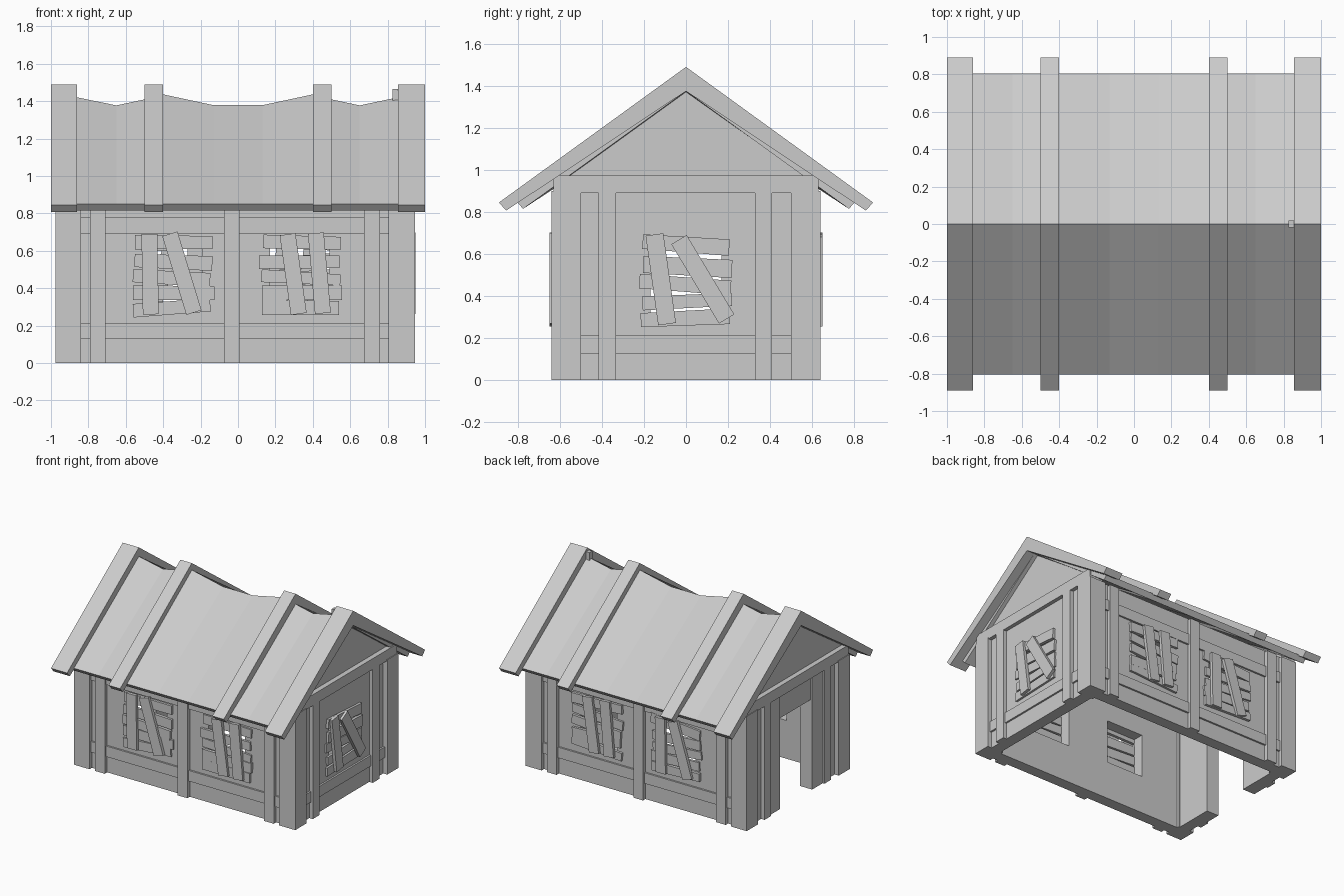
import bpy, bmesh, math, random
from mathutils import Matrix, Vector

if "Cube" in bpy.data.objects:
    bpy.data.objects.remove(bpy.data.objects["Cube"])

random.seed(4)


def finish(name, bm):
    bmesh.ops.recalc_face_normals(bm, faces=bm.faces)
    me = bpy.data.meshes.new(name)
    bm.to_mesh(me)
    bm.free()
    ob = bpy.data.objects.new(name, me)
    bpy.context.collection.objects.link(ob)
    return ob


def box(name, x0, x1, y0, y1, z0, z1):
    bm = bmesh.new()
    m = Matrix.Translation(((x0 + x1) / 2, (y0 + y1) / 2, (z0 + z1) / 2))
    bmesh.ops.create_cube(bm, size=1, matrix=m @ Matrix.Diagonal((x1 - x0, y1 - y0, z1 - z0, 1)))
    return finish(name, bm)


def loft(name, sections):
    """Bridge matching (x, [(y, z)...]) cross-sections and cap the ends."""
    bm = bmesh.new()
    rings = [[bm.verts.new((x, y, z)) for y, z in prof] for x, prof in sections]
    for a, b in zip(rings, rings[1:]):
        for i in range(len(a)):
            j = (i + 1) % len(a)
            bm.faces.new((a[i], a[j], b[j], b[i]))
    bm.faces.new(rings[0])
    bm.faces.new(rings[-1])
    return finish(name, bm)


# Each side: direction along the wall, outward direction, distance of wall plane
SIDES = {
    "front": ((1, 0, 0), (0, -1, 0), 0.61),
    "back": ((-1, 0, 0), (0, 1, 0), 0.61),
    "right": ((0, 1, 0), (1, 0, 0), 0.91),
    "left": ((0, -1, 0), (-1, 0, 0), 0.94),
}


def board(name, side, u, z, w, h, d0, d1, tilt=0.0, taper=0.0):
    """Plank lying on a wall: centre (u, z), size (w, h), depth range, tilt in degrees."""
    along, out, plane = SIDES[side]
    a, o, up = Vector(along), Vector(out), Vector((0, 0, 1))
    m = Matrix((a, -o, up)).transposed().to_4x4()
    m.translation = a * u + o * (plane + (d0 + d1) / 2) + up * z
    bm = bmesh.new()
    bmesh.ops.create_cube(bm, size=1, matrix=Matrix.Diagonal((w, d1 - d0, h, 1)))
    for v in bm.verts:
        if v.co.x > 0:
            v.co.z *= 1 + taper
    bm.transform(m @ Matrix.Rotation(math.radians(tilt), 4, "Y"))
    return finish(side + "_" + name, bm)


# Hollow wall shell with door and window openings
shell = box("wall_shell", -0.94, 0.91, -0.61, 0.61, 0, 0.91)
cutters = [
    box("cut_inside", -0.85, 0.82, -0.52, 0.52, -0.2, 1.2),
    box("cut_door", -1.2, -0.7, -0.2, 0.2, -0.2, 0.7),
    box("cut_window_a", -0.51, -0.19, -1, 1, 0.3, 0.64),
    box("cut_window_b", 0.17, 0.49, -1, 1, 0.3, 0.64),
    box("cut_window_c", 0.6, 1.2, -0.17, 0.17, 0.3, 0.64),
]
for c in cutters:
    c.hide_render = True
    mod = shell.modifiers.new(c.name, "BOOLEAN")
    mod.operation, mod.solver, mod.object = "DIFFERENCE", "EXACT", c
bpy.context.view_layer.update()
dg = bpy.context.evaluated_depsgraph_get()
cut_mesh = bpy.data.meshes.new_from_object(shell.evaluated_get(dg))
shell.modifiers.clear()
shell.data = cut_mesh
for c in cutters:
    bpy.data.objects.remove(c)

# Corner posts
for x0, x1 in ((-0.975, -0.84), (0.805, 0.945)):
    for s in (-1, 1):
        y0, y1 = sorted((s * 0.5, s * 0.64))
        box("corner_post", x0, x1, y0, y1, 0, 0.9)

# Long sides: posts and rails
for side, s in (("front", 1), ("back", -1)):
    for x in (-0.75, -0.033, 0.717):
        board("post", side, s * x, 0.45, 0.084, 0.9, -0.02, 0.03)
    for z in (0.17, 0.735):
        board("rail", side, s * -0.017, z, 1.66, 0.084, -0.01, 0.014)

# Right end: posts, rail and gable tie beam; left end: planks beside the door
for u in (-0.375, 0.368):
    board("post", "right", u, 0.445, 0.082, 0.89, -0.02, 0.03)
board("rail", "right", 0, 0.17, 1.02, 0.084, -0.01, 0.014)
for s in (-1, 1):
    board("plank_outer", "left", s * 0.372, 0.445, 0.08, 0.89, -0.02, 0.03)
    board("door_plank", "left", s * 0.267, 0.445, 0.134, 0.89, -0.02, 0.015)
for side in ("left", "right"):
    board("tie_beam", side, 0, 0.932, 1.26, 0.085, -0.05, 0.03)


# Boarded windows: loose horizontal slats with two crossing planks
def window(side, u, planks):
    for z in (0.295, 0.375, 0.455, 0.54, 0.645):
        board("window_slat", side, u + random.uniform(-0.008, 0.008), z,
              random.uniform(0.41, 0.44), random.uniform(0.066, 0.082), -0.005,
              random.uniform(0.012, 0.022), random.uniform(-5, 5), random.uniform(-0.15, 0.15))
    for du, dz, length, tilt in planks:
        board("window_plank", side, u + du, dz, 0.085, length, 0.015, 0.04, tilt)


leaning = [(-0.12, 0.475, 0.43, -1), (0.05, 0.48, 0.44, -17)]
parallel = [(-0.04, 0.475, 0.43, -8), (0.09, 0.48, 0.42, 4)]
parallel[1] = (0.1, 0.48, 0.43, -5)
window("front", -0.35, leaning)
window("front", 0.335, parallel)
window("back", -0.335, parallel)
window("back", 0.35, leaning)
window("right", 0, [(-0.12, 0.48, 0.43, -8), (0.08, 0.48, 0.44, -31)])

# Gable ends under the roof
gable = [(-0.63, 0.88), (0.63, 0.88), (0.63, 0.955), (0, 1.39), (-0.63, 0.955)]
loft("right_gable", [(0.825, gable), (0.9, gable)])
loft("left_gable", [(-0.93, gable), (-0.86, gable)])
box("ridge_stub", 0.825, 0.86, -0.018, 0.018, 1.36, 1.465)

# Heavy roof rafters
rafter = [(-0.89, 0.845), (0, 1.49), (0.89, 0.845), (0.855, 0.807), (0, 1.375), (-0.855, 0.807)]
for x0, x1 in ((-1, -0.86), (-0.5, -0.4), (0.4, 0.5), (0.855, 1)):
    loft("roof_rafter", [(x0, rafter), (x1, rafter)])


# Sagging roof sheet between the rafters
def sheet(ridge):
    return [(-0.805, 0.85), (0, ridge), (0.805, 0.85),
            (0.775, 0.815), (0, ridge - 0.055), (-0.775, 0.815)]


sag = [(-0.93, 1.43), (-0.86, 1.42), (-0.65, 1.377), (-0.45, 1.42), (-0.4, 1.436), (-0.13, 1.378),
       (0.13, 1.378), (0.4, 1.436), (0.45, 1.42), (0.65, 1.377), (0.855, 1.42), (0.93, 1.43)]
loft("roof_sheet", [(x, sheet(r)) for x, r in sag])
